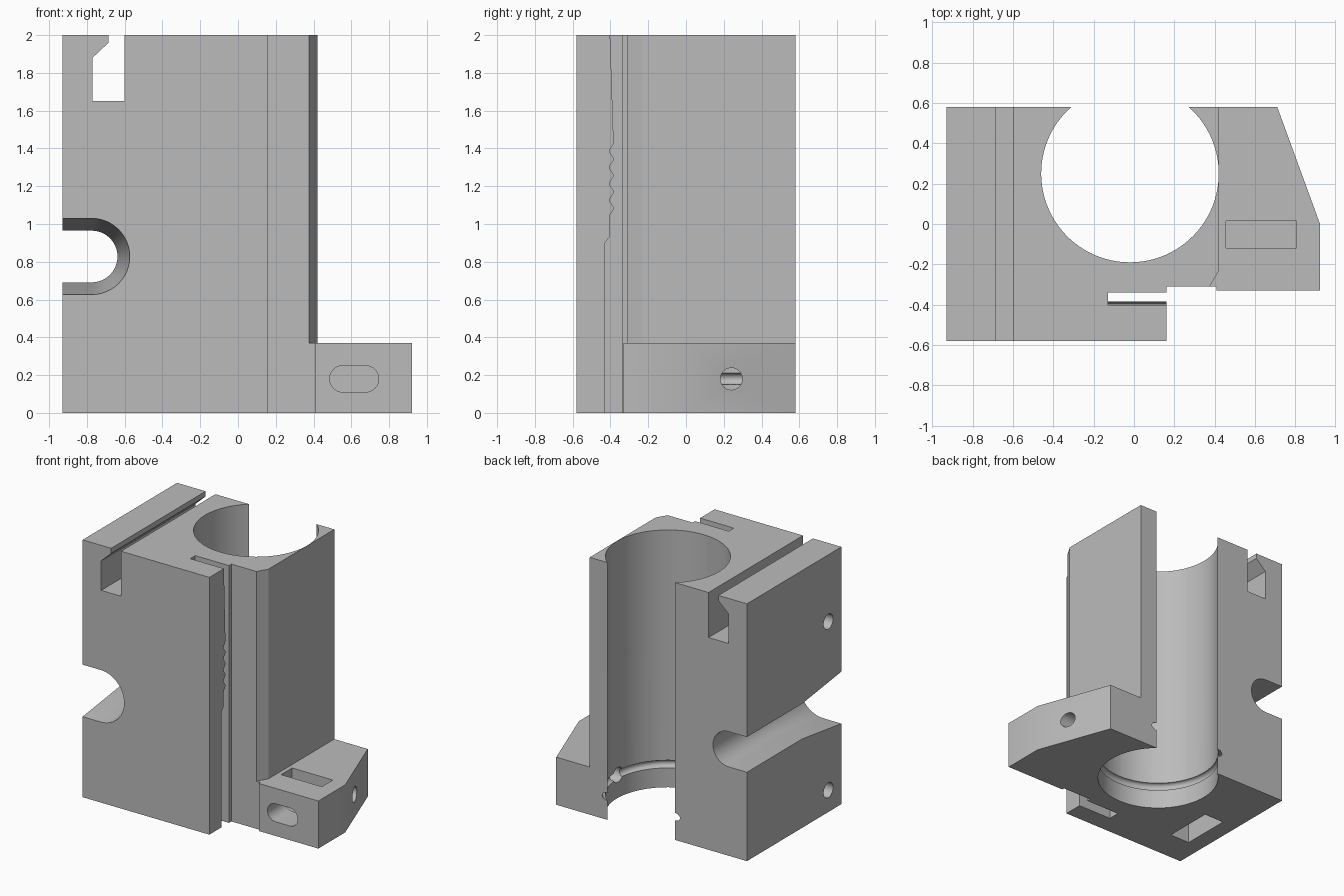
import bpy, bmesh
from math import sin, cos, pi, radians, asin
from mathutils import Vector

old = bpy.data.objects.get("Cube")
if old:
    bpy.data.objects.remove(old, do_unlink=True)

grey = bpy.data.materials.new("plain grey")
grey.use_nodes = True
grey.diffuse_color = (0.5, 0.5, 0.5, 1)
grey.node_tree.nodes["Principled BSDF"].inputs["Base Color"].default_value = (0.5, 0.5, 0.5, 1)


def loft(name, rings):
    """Closed solid through matching rings of points."""
    bm = bmesh.new()
    loops = [[bm.verts.new(p) for p in ring] for ring in rings]
    n = len(loops[0])
    for a, b in zip(loops, loops[1:]):
        for i in range(n):
            j = (i + 1) % n
            bm.faces.new((a[i], a[j], b[j], b[i]))
    bm.faces.new(loops[0])
    bm.faces.new(loops[-1])
    bmesh.ops.recalc_face_normals(bm, faces=bm.faces)
    mesh = bpy.data.meshes.new(name)
    bm.to_mesh(mesh)
    bm.free()
    obj = bpy.data.objects.new(name, mesh)
    bpy.context.collection.objects.link(obj)
    mesh.materials.append(grey)
    return obj


def place(profile, axis, d):
    """Profile in the plane across an axis, at distance d along it."""
    if axis == "x":
        return [(d, a, b) for a, b in profile]
    if axis == "y":
        return [(a, d, b) for a, b in profile]
    return [(a, b, d) for a, b in profile]


def prism(name, profile, axis, lo, hi):
    return loft(name, [place(profile, axis, lo), place(profile, axis, hi)])


def arc(cx, cy, r, start, end, n):
    return [(cx + r * cos(start + (end - start) * i / n),
             cy + r * sin(start + (end - start) * i / n)) for i in range(n + 1)]


def rect(a0, a1, b0, b1):
    return [(a0, b0), (a1, b0), (a1, b1), (a0, b1)]


def combine(target, other, operation):
    """Apply a boolean and remove the helper."""
    other.hide_render = True
    mod = target.modifiers.new(operation.lower(), "BOOLEAN")
    mod.operation, mod.object, mod.solver = operation, other, "EXACT"
    bpy.context.view_layer.objects.active = target
    bpy.ops.object.modifier_apply(modifier=mod.name)
    bpy.data.objects.remove(other, do_unlink=True)


# Main block with the open round bore
BORE_X, BORE_Y, BORE_R, BACK = -0.02, 0.25, 0.44, 0.58
lip = asin((BACK - BORE_Y) / BORE_R)
outline = [(-0.93, BACK), (-0.93, -BACK), (0.16, -BACK), (0.16, -0.31), (0.375, -0.31),
           (0.422, -0.23), (0.422, BACK)]
outline += arc(BORE_X, BORE_Y, BORE_R, lip, -pi - lip, 72)
body = prism("bored_block", outline, "z", 0, 2)

# Mounting foot
foot = prism("mounting_foot", [(0.421, BACK), (0.421, -0.2), (0.37, -0.25), (0.37, -0.31),
                               (0.41, -0.31), (0.41, -0.33), (0.922, -0.33), (0.922, 0),
                               (0.71, BACK)], "z", 0, 0.37)
combine(body, foot, "UNION")

# Hooked slot across the top
combine(body, prism("top_slot", [(-0.77, 1.65), (-0.6, 1.65), (-0.6, 2.1), (-0.685, 2.1),
                                 (-0.685, 1.96), (-0.77, 1.88)], "y", -0.7, 0.7), "DIFFERENCE")


# Side channel, flared towards the front
def channel(r):
    return [(-1.1, 0.828 - r)] + arc(-0.775, 0.828, r, -pi / 2, pi / 2, 24) + [(-1.1, 0.828 + r)]


combine(body, loft("side_channel", [place(channel(0.137), "y", 0.7),
                                    place(channel(0.137), "y", -0.1),
                                    place(channel(0.202), "y", -BACK),
                                    place(channel(0.202), "y", -0.7)]), "DIFFERENCE")

# Narrow slot with a ribbed wall and a wider lower half
ribs = [(-0.405 + 0.011 * (1 - cos(2 * pi * i / 10)), 1.04 + 0.39 * i / 45) for i in range(46)]
wall = [(-0.43, -0.1), (-0.43, 0.9), (-0.405, 0.93)] + ribs
combine(body, prism("ribbed_slot", wall + [(-0.405, 2.1), (-0.34, 2.1), (-0.34, -0.1)],
                    "x", -0.13, 0.3), "DIFFERENCE")

# Pocket in the underside
combine(body, prism("base_pocket", rect(-0.8, -0.63, -0.33, 0.06), "z", -0.1, 0.35), "DIFFERENCE")

# Foot: nut pocket, long bolt slot and cross hole into the bore
combine(body, prism("nut_pocket", rect(0.455, 0.805, -0.12, 0.015), "z", 0.09, 0.5), "DIFFERENCE")
long_slot = arc(0.675, 0.18, 0.07, -pi / 2, pi / 2, 16) + arc(0.555, 0.18, 0.07, pi / 2, 1.5 * pi, 16)
combine(body, prism("bolt_slot", long_slot, "y", -0.5, 0.1), "DIFFERENCE")
combine(body, prism("cross_hole", arc(0.24, 0.18, 0.058, 0, 2 * pi, 32)[:-1], "x", 0.3, 1.1), "DIFFERENCE")

# Screw holes in the outer side
for height in (0.17, 1.48):
    combine(body, prism("screw_hole", arc(-0.42, height, 0.058, 0, 2 * pi, 32)[:-1],
                        "x", -1.1, -0.4), "DIFFERENCE")

# Ring groove near the foot of the bore
bpy.ops.mesh.primitive_torus_add(location=(BORE_X, BORE_Y, 0.18), major_radius=BORE_R,
                                 minor_radius=0.03, major_segments=72, minor_segments=16)
combine(body, bpy.context.object, "DIFFERENCE")

# One colour and sharp-edged smooth shading
body.data.materials.clear()
body.data.materials.append(grey)
bpy.ops.object.select_all(action="DESELECT")
body.select_set(True)
bpy.context.view_layer.objects.active = body
bpy.ops.object.shade_smooth_by_angle(angle=radians(30))
